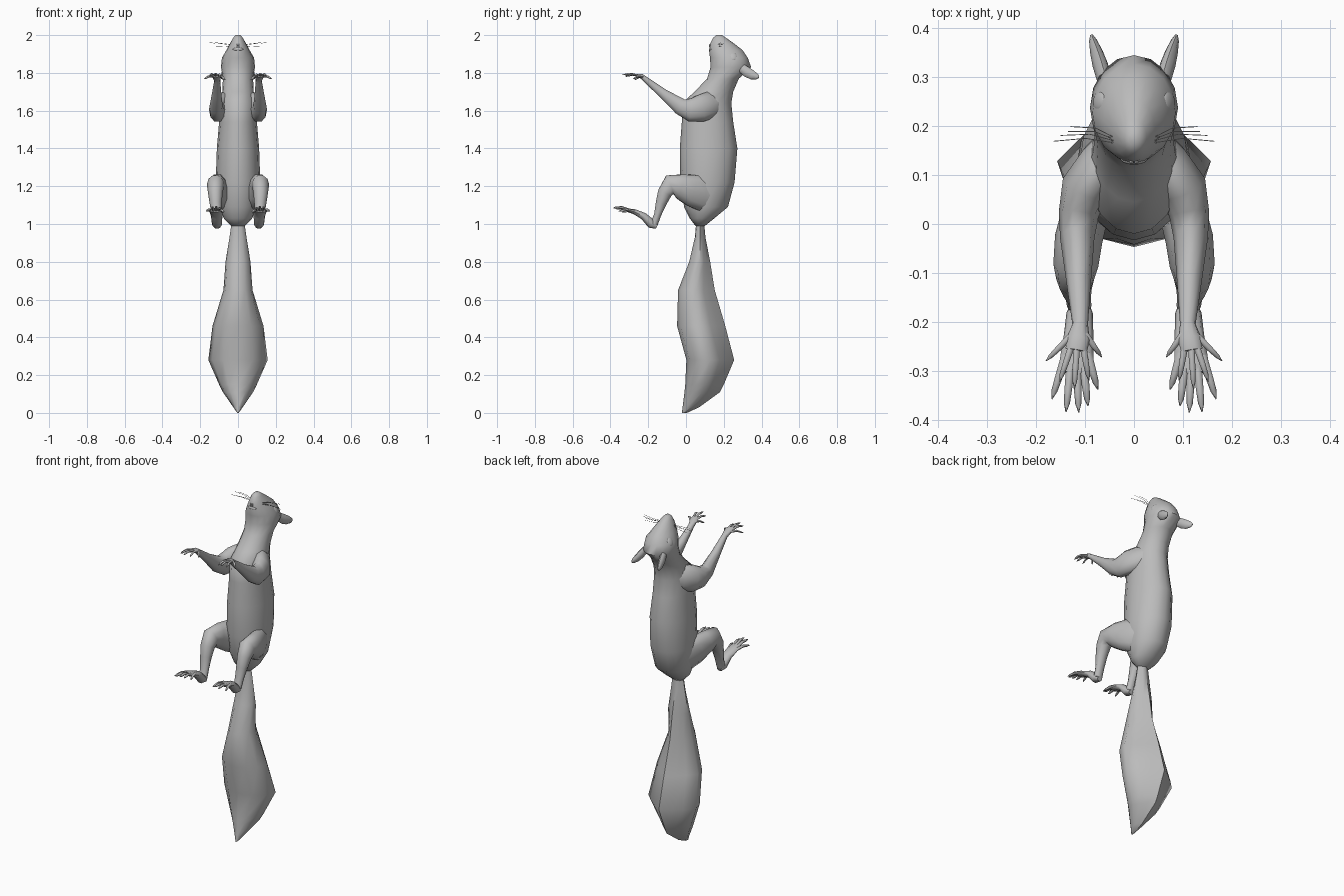
import bpy, bmesh, math
from mathutils import Vector

fur = bpy.data.materials.new("grey_fur")
fur.diffuse_color = (0.5, 0.5, 0.5, 1)


def finish(bm, name, angle=60):
    bmesh.ops.recalc_face_normals(bm, faces=bm.faces)
    me = bpy.data.meshes.new(name)
    bm.to_mesh(me)
    bm.free()
    me.materials.append(fur)
    me.shade_smooth()
    me.set_sharp_from_angle(angle=math.radians(angle))
    ob = bpy.data.objects.new(name, me)
    bpy.context.collection.objects.link(ob)
    return ob


def add_tube(bm, pts, sides=8, axis=None, wedge=0):
    """Loft elliptical rings; each point is (x, y, z, half width, half depth).
    wedge blends the rear half of each ring from an ellipse to a V."""
    centres = [Vector(p[:3]) for p in pts]
    rings = []
    for i, p in enumerate(pts):
        t = axis or centres[min(i + 1, len(pts) - 1)] - centres[max(i - 1, 0)]
        t = Vector(t).normalized()
        side = Vector((1, 0, 0))
        side = (side - t * side.dot(t)).normalized()
        up = t.cross(side)
        ring = []
        for k in range(sides):
            a = 2 * math.pi * k / sides
            c, s = math.cos(a), math.sin(a)
            if s > 0:
                f = 1 - wedge + wedge / (abs(c) + s)
                c, s = c * f, s * f
            ring.append(bm.verts.new(centres[i] + side * p[3] * c + up * p[4] * s))
        rings.append(ring)
    for r, q in zip(rings, rings[1:]):
        for k in range(sides):
            j = (k + 1) % sides
            bm.faces.new((r[k], r[j], q[j], q[k]))
    bm.faces.new(rings[0])
    bm.faces.new(rings[-1])


def upright(name, profile, sides, wedge=0):
    """Loft level rings from (z, front y, back y, half width)."""
    bm = bmesh.new()
    add_tube(bm, [(0, (f + b) / 2, z, w, (b - f) / 2) for z, f, b, w in profile],
             sides, (0, 0, 1), wedge)
    return finish(bm, name)


def limb(name, pts, s, sides=8):
    bm = bmesh.new()
    add_tube(bm, [(s * p[0], *p[1:]) for p in pts], sides)
    return finish(bm, name)


def digits(name, roots, s, r):
    """Tapering knuckled digits from (root, tip) pairs, ending in claws."""
    bm = bmesh.new()
    for a, b in roots:
        a, b = Vector(a), Vector(b)
        m = a.lerp(b, 0.5) + Vector((0, 0, 0.008))
        c = a.lerp(b, 0.8) + Vector((0, 0, 0.003))
        add_tube(bm, [(s * p.x, p.y, p.z, q, q) for p, q in
                      ((a, r), (m, r * 0.85), (c, r * 0.7), (b, r * 0.12))], 6)
    return finish(bm, name)


def blob(name, loc, size, rot=(0, 0, 0)):
    bm = bmesh.new()
    bmesh.ops.create_uvsphere(bm, u_segments=12, v_segments=8, radius=1)
    ob = finish(bm, name)
    ob.location, ob.scale, ob.rotation_euler = loc, size, rot
    return ob


# torso, neck and head as one skin
upright("body", [
    (0.99, 0.05, 0.10, 0.035), (1.03, 0.02, 0.15, 0.075),
    (1.09, -0.01, 0.222, 0.10), (1.22, -0.03, 0.257, 0.118),
    (1.40, -0.033, 0.272, 0.112), (1.54, -0.022, 0.25, 0.10),
    (1.64, -0.02, 0.24, 0.095), (1.70, 0.045, 0.25, 0.083),
    (1.77, 0.112, 0.28, 0.08), (1.83, 0.13, 0.345, 0.09),
    (1.88, 0.127, 0.327, 0.085), (1.92, 0.122, 0.30, 0.062),
    (1.955, 0.128, 0.255, 0.043), (1.985, 0.143, 0.213, 0.026),
    (2.00, 0.16, 0.19, 0.012)], 16)

# bushy tail, rounded in front and ridged behind
upright("tail", [
    (0.0, -0.022, 0.005, 0.004), (0.03, -0.018, 0.07, 0.025),
    (0.11, -0.008, 0.18, 0.08), (0.15, -0.004, 0.20, 0.10),
    (0.28, 0.002, 0.255, 0.157), (0.46, -0.047, 0.208, 0.135),
    (0.65, -0.042, 0.152, 0.077), (0.80, 0.017, 0.128, 0.066),
    (0.93, 0.047, 0.103, 0.045), (1.02, 0.055, 0.095, 0.032)], 12, 0.8)

# nose, mouth and front teeth
blob("nose", (0, 0.163, 1.988), (0.011, 0.012, 0.010))
blob("lower_lip", (0, 0.133, 1.925), (0.028, 0.012, 0.010))
for s in (-1, 1):
    blob("tooth", (s * 0.005, 0.127, 1.943), (0.004, 0.005, 0.011))

for s, tag in ((-1, "left"), (1, "right")):
    # face
    blob(tag + "_eye", (s * 0.070, 0.25, 1.887), (0.009, 0.021, 0.024),
         (0, -s * 0.5, s * 0.15))
    limb(tag + "_ear", [
        (0.060, 0.295, 1.825, 0.016, 0.024), (0.069, 0.325, 1.803, 0.016, 0.027),
        (0.077, 0.352, 1.788, 0.013, 0.024), (0.084, 0.375, 1.780, 0.008, 0.016),
        (0.087, 0.386, 1.778, 0.003, 0.005)], s)
    bm = bmesh.new()
    for dy, dz, reach in ((0, 0, 0.165), (0.02, -0.008, 0.135),
                          (0.03, 0.012, 0.13), (0.012, 0.018, 0.15)):
        add_tube(bm, [(s * x, 0.165 + dy * k + h, 1.945 + dz * k, 0.001, 0.001)
                      for x, k, h in ((0.035, 0.3, 0), (reach * 0.6, 0.7, 0.01),
                                      (reach, 1, 0.004))], 3, (1, 0, 0.01))
    finish(bm, tag + "_whiskers")

    # arm and hand, the shoulder sunk into the chest
    limb(tag + "_arm", [
        (0.040, 0.175, 1.645, 0.030, 0.045), (0.066, 0.130, 1.630, 0.044, 0.075),
        (0.100, 0.075, 1.612, 0.049, 0.075), (0.113, 0.020, 1.604, 0.041, 0.064),
        (0.116, -0.03, 1.622, 0.035, 0.046),
        (0.113, -0.12, 1.69, 0.025, 0.027), (0.110, -0.205, 1.758, 0.016, 0.017),
        (0.114, -0.235, 1.782, 0.024, 0.013), (0.118, -0.258, 1.786, 0.022, 0.010)],
        s, 10)
    digits(tag + "_fingers", [
        ((0.100, -0.225, 1.78), (0.066, -0.272, 1.762)),
        ((0.104, -0.25, 1.785), (0.092, -0.320, 1.780)),
        ((0.117, -0.25, 1.785), (0.122, -0.338, 1.790)),
        ((0.128, -0.25, 1.785), (0.152, -0.322, 1.785)),
        ((0.130, -0.23, 1.78), (0.180, -0.280, 1.768))], s, 0.007)

    # hind leg and foot, the hip sunk into the flank
    limb(tag + "_leg", [
        (0.045, 0.17, 1.14, 0.035, 0.075), (0.075, 0.09, 1.162, 0.045, 0.098),
        (0.098, 0.03, 1.178, 0.048, 0.088),
        (0.113, -0.03, 1.198, 0.049, 0.070), (0.119, -0.085, 1.208, 0.046, 0.055),
        (0.120, -0.112, 1.165, 0.039, 0.040), (0.118, -0.132, 1.11, 0.032, 0.030),
        (0.114, -0.150, 1.05, 0.026, 0.020), (0.112, -0.168, 1.00, 0.025, 0.020)],
        s, 10)
    limb(tag + "_foot", [
        (0.110, -0.155, 0.985, 0.016, 0.012), (0.111, -0.182, 1.00, 0.027, 0.026),
        (0.113, -0.225, 1.042, 0.030, 0.020), (0.117, -0.275, 1.066, 0.034, 0.014),
        (0.120, -0.305, 1.072, 0.030, 0.010)], s, 10)
    digits(tag + "_toes", [
        ((0.095, -0.265, 1.066), (0.074, -0.338, 1.062)),
        ((0.103, -0.295, 1.072), (0.094, -0.372, 1.080)),
        ((0.117, -0.295, 1.072), (0.113, -0.385, 1.088)),
        ((0.130, -0.295, 1.072), (0.139, -0.384, 1.084)),
        ((0.140, -0.270, 1.066), (0.168, -0.358, 1.068))], s, 0.009)
